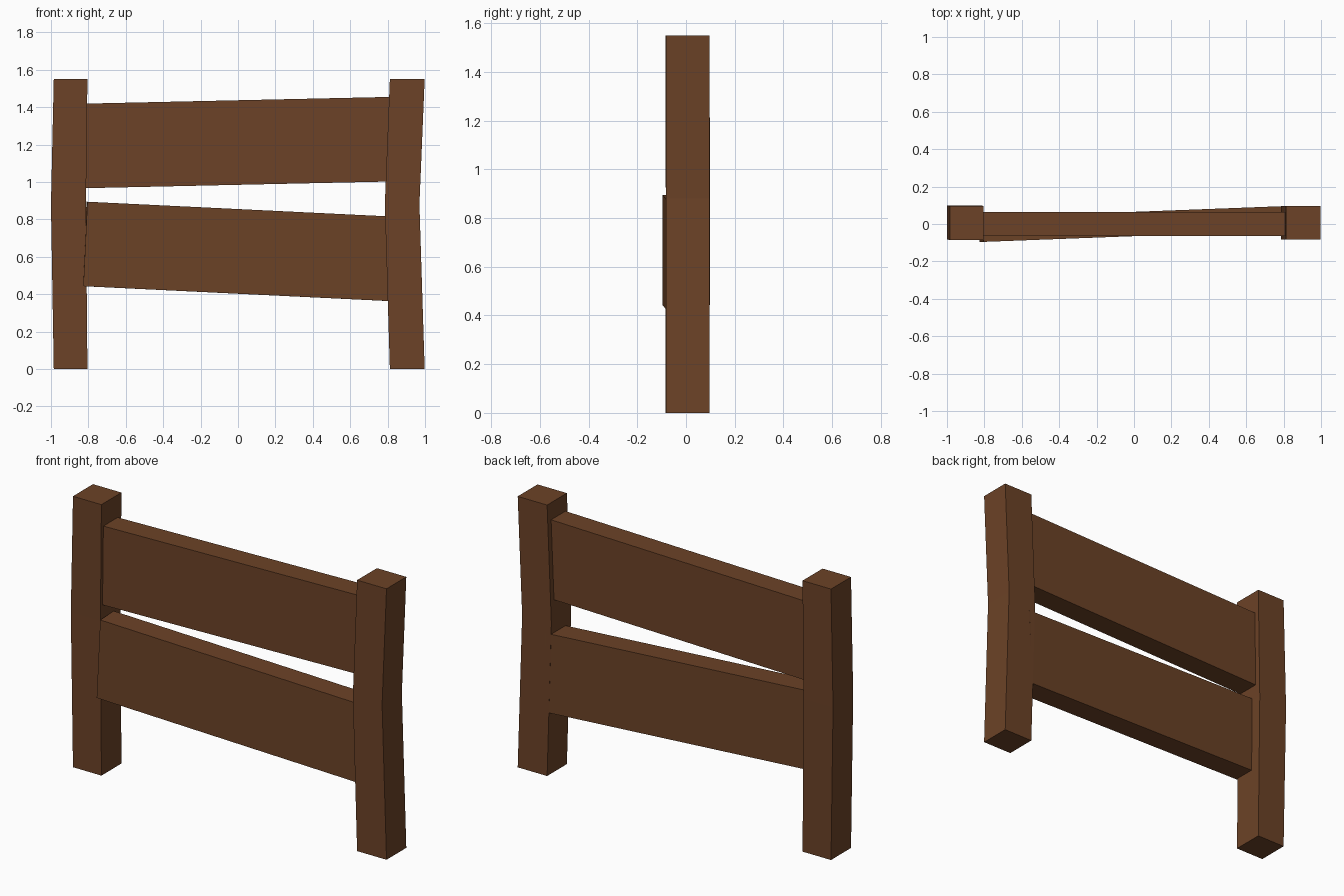
import bpy, bmesh
from mathutils import Matrix, Vector

if "Cube" in bpy.data.objects:
    bpy.data.objects.remove(bpy.data.objects["Cube"])

wood = bpy.data.materials.new("brown_wood")
wood.diffuse_color = (0.15, 0.055, 0.02, 1)
wood.use_nodes = True
wood.node_tree.nodes["Principled BSDF"].inputs["Base Color"].default_value = wood.diffuse_color


def finish(name, bm):
    bmesh.ops.recalc_face_normals(bm, faces=bm.faces)
    mesh = bpy.data.meshes.new(name)
    bm.to_mesh(mesh)
    bm.free()
    mesh.materials.append(wood)
    bpy.context.collection.objects.link(bpy.data.objects.new(name, mesh))


def post(name, sections):
    """Loft a square post through (z, x0, x1, y0, y1) sections."""
    bm = bmesh.new()
    rings = [[bm.verts.new(p) for p in ((x0, y0, z), (x1, y0, z), (x1, y1, z), (x0, y1, z))]
             for z, x0, x1, y0, y1 in sections]
    for a, b in zip(rings, rings[1:]):
        for i in range(4):
            j = (i + 1) % 4
            bm.faces.new((a[i], a[j], b[j], b[i]))
    bm.faces.new(rings[0][::-1])
    bm.faces.new(rings[-1])
    finish(name, bm)


def plank(name, z, tilt, yaw):
    """Flat board tilted in the front plane and yawed about z."""
    bm = bmesh.new()
    m = (Matrix.Translation((0, 0, z)) @ Matrix.Rotation(yaw, 4, 'Z')
         @ Matrix.Rotation(-tilt, 4, 'Y') @ Matrix.Diagonal(Vector((1.64, 0.13, 0.452, 1))))
    bmesh.ops.create_cube(bm, size=1, matrix=m)
    finish(name, bm)


# Slightly bent posts
post("left_post", [(0, -0.985, -0.805, -0.085, 0.096),
                   (0.88, -1.0, -0.813, -0.083, 0.099),
                   (1.55, -0.985, -0.805, -0.085, 0.096)])
post("right_post", [(0, 0.812, 0.998, -0.083, 0.096),
                    (0.88, 0.785, 0.97, -0.083, 0.096),
                    (1.55, 0.812, 0.998, -0.083, 0.096)])

# Crooked boards between the posts
plank("upper_plank", 1.211, 0.022, 0)
plank("lower_plank", 0.629, -0.0485, 0.038)
